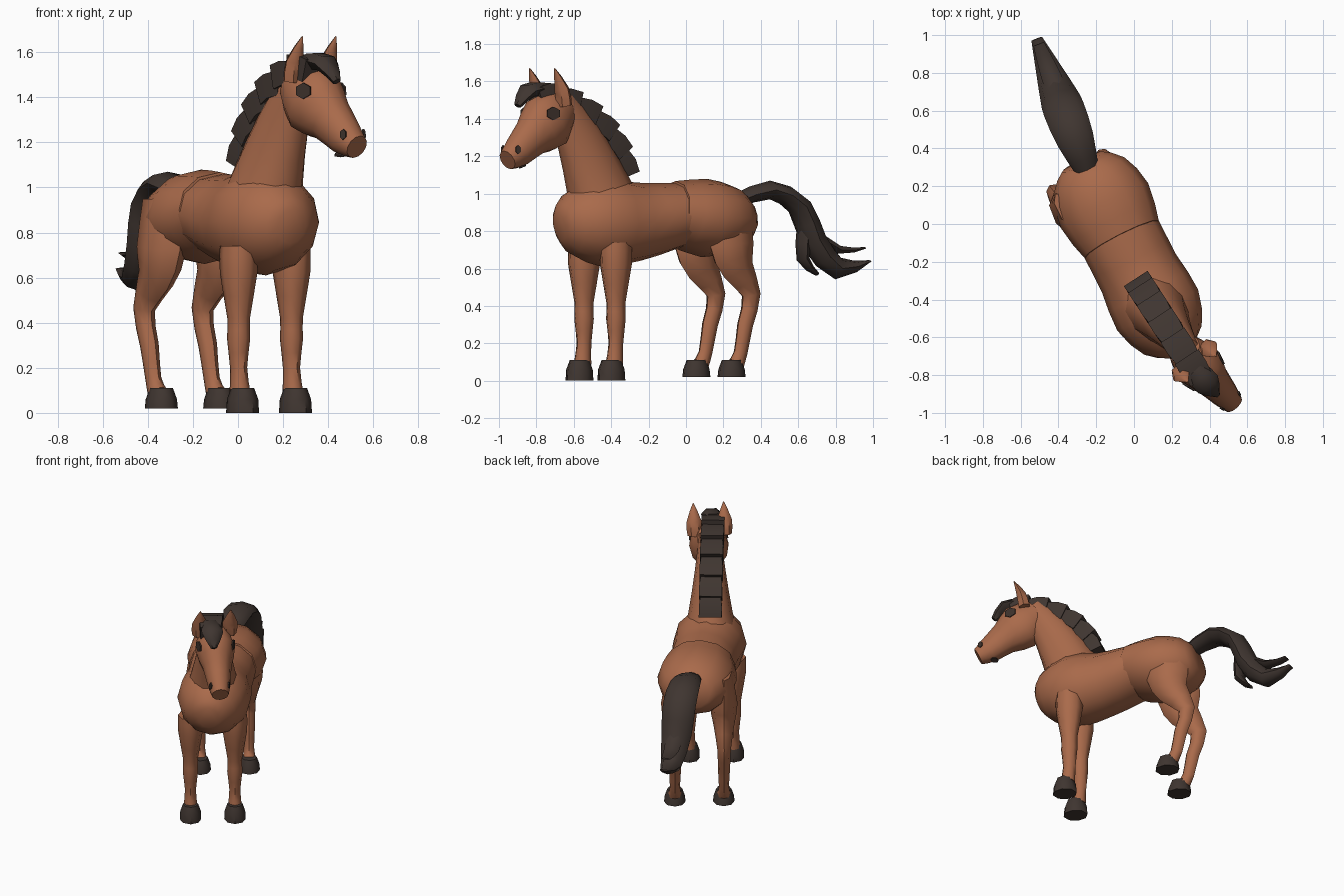
import bpy, bmesh, math
from mathutils import Vector
from mathutils.bvhtree import BVHTree

if "Cube" in bpy.data.objects:
    bpy.data.objects.remove(bpy.data.objects["Cube"])


def material(name, rgb):
    m = bpy.data.materials.new(name)
    m.use_nodes = True
    m.diffuse_color = (*rgb, 1)
    bsdf = m.node_tree.nodes["Principled BSDF"]
    bsdf.inputs["Base Color"].default_value = (*rgb, 1)
    bsdf.inputs["Roughness"].default_value = 0.8
    return m


COAT = material("chestnut coat", (0.4, 0.145, 0.07))
HAIR = material("dark brown hair", (0.05, 0.036, 0.03))
EYE = material("eye brown", (0.045, 0.03, 0.024))


class Frame:
    """Upright middle plane of a part: a pivot on the ground and a heading in degrees."""

    def __init__(self, x, y, turn):
        a = math.radians(turn)
        self.pivot = Vector((x, y, 0))
        self.forward = Vector((math.sin(a), -math.cos(a), 0))
        self.left = Vector((math.cos(a), math.sin(a), 0))

    def point(self, ahead, height, shift=0):
        return (self.pivot + self.forward * ahead + self.left * shift
                + Vector((0, 0, height)))


def smooth_rows(rows):
    """Add an interpolated section halfway between each pair of sections."""
    rows = [Vector(r) for r in rows]
    ends = [rows[0], *rows, rows[-1]]
    result = [rows[0]]
    for a, b, c, d in zip(ends, ends[1:], ends[2:], ends[3:]):
        result += [(b + c) * 0.5 + (b + c - a - d) / 16, c]
    return result


def loft(name, frame, mat, rows, sides=12, shift=0, smooth=True):
    """Skin sections (ahead, height, half width, half depth) along their path."""
    if smooth:
        rows = smooth_rows(rows)
    points = [frame.point(r[0], r[1], shift) for r in rows]
    # Four-sided sections are boxes, so their corners reach further out
    phase, reach = (math.pi / 4, math.sqrt(2)) if sides == 4 else (0, 1)
    bm = bmesh.new()
    rings = []
    for i, (_, _, wide, deep) in enumerate(rows):
        along = points[min(i + 1, len(points) - 1)] - points[max(i - 1, 0)]
        across = frame.left.cross(along).normalized()
        ring = []
        for j in range(sides):
            a = phase + math.tau * j / sides
            offset = frame.left * wide * math.cos(a) + across * deep * math.sin(a)
            ring.append(bm.verts.new(points[i] + offset * reach))
        rings.append(ring)
    for a, b in zip(rings, rings[1:]):
        for j in range(sides):
            k = (j + 1) % sides
            bm.faces.new((a[j], a[k], b[k], b[j]))
    bm.faces.new(rings[0])
    bm.faces.new(rings[-1])
    bmesh.ops.recalc_face_normals(bm, faces=bm.faces)
    mesh = bpy.data.meshes.new(name)
    bm.to_mesh(mesh)
    bm.free()
    mesh.materials.append(mat)
    ob = bpy.data.objects.new(name, mesh)
    bpy.context.collection.objects.link(ob)
    bpy.ops.object.select_all(action="DESELECT")
    ob.select_set(True)
    bpy.context.view_layer.objects.active = ob
    bpy.ops.object.shade_smooth_by_angle(angle=math.radians(50))
    return ob


# Trunk
trunk = Frame(-0.02, -0.17, 27)
loft("barrel", trunk, COAT, [
    (-0.3, 0.9, 0.2, 0.15), (-0.1, 0.88, 0.22, 0.18), (0.1, 0.85, 0.22, 0.21),
    (0.32, 0.85, 0.24, 0.24), (0.5, 0.84, 0.17, 0.17), (0.57, 0.83, 0.07, 0.08)])
loft("rump", trunk, COAT, [
    (-0.56, 0.88, 0.12, 0.1), (-0.48, 0.87, 0.21, 0.17),
    (-0.3, 0.87, 0.26, 0.21), (-0.1, 0.9, 0.22, 0.17)])

# Neck
loft("neck", Frame(0.09, -0.41, 36), COAT, [
    (0, 0.84, 0.2, 0.21), (0.08, 1.05, 0.145, 0.18),
    (0.2, 1.3, 0.1, 0.135), (0.33, 1.5, 0.07, 0.09)])

# Head
face = Frame(0.28, -0.68, 42)
head = loft("head", face, COAT, [
    (-0.02, 1.47, 0.09, 0.11), (0.09, 1.38, 0.13, 0.16), (0.2, 1.3, 0.095, 0.11),
    (0.3, 1.22, 0.075, 0.085), (0.37, 1.18, 0.055, 0.055)])
surface = BVHTree.FromPolygons([v.co for v in head.data.vertices],
                               [p.vertices for p in head.data.polygons])


def plate(name, spot, wide, high):
    """Thin painted patch lying on the head nearest to the given spot."""
    place, normal, _, _ = surface.find_nearest(spot)
    bpy.ops.mesh.primitive_cylinder_add(
        vertices=6, radius=1, depth=0.009, location=place + normal * 0.002,
        rotation=normal.to_track_quat("Z", "Y").to_euler())
    ob = bpy.context.object
    ob.name = name
    ob.scale = (wide, high, 1)
    ob.data.materials.append(EYE)


for label, s in (("left", 1), ("right", -1)):
    plate(label + "_eye", face.point(0.15, 1.43, 0.14 * s), 0.042, 0.036)
    plate(label + "_nostril", face.point(0.36, 1.24, 0.09 * s), 0.016, 0.024)
    loft(label + "_ear", face, COAT, [
        (0.05, 1.47, 0.045, 0.04), (0.07, 1.56, 0.05, 0.035),
        (0.12, 1.67, 0.003, 0.003)], sides=6, shift=0.1 * s)
plate("mouth", face.point(0.25, 1.1), 0.03, 0.02)

# Mane: overlapping flared locks on a curved crest
crest = Frame(0.01, -0.29, 33)
LOCKS = 6


def crest_row(step, depth, wide, deep):
    a = math.pi / 2 * min(step / LOCKS, 1)
    return (0.62 * (1 - math.cos(a)) ** 0.85 + depth * math.cos(a),
            1.1 + (0.5 - depth) * math.sin(a), wide, deep)


for i in range(LOCKS):
    loft(f"mane_lock_{i + 1}", crest, HAIR, [
        crest_row(i, 0.05, 0.075, 0.055), crest_row(i + 0.5, 0.06, 0.075, 0.055),
        crest_row(i + 1.1, 0.085, 0.065, 0.055)], sides=4, smooth=False)
loft("forelock", face, HAIR, [
    (0.1, 1.56, 0.06, 0.04), (0.2, 1.55, 0.07, 0.04), (0.27, 1.47, 0.02, 0.02)],
    sides=6, shift=-0.03)

# Tail with two loose strands
dock = Frame(-0.25, 0.29, 21)
loft("tail", dock, HAIR, [
    (0.02, 0.96, 0.06, 0.04), (-0.17, 1.02, 0.1, 0.05), (-0.34, 0.93, 0.11, 0.06),
    (-0.42, 0.75, 0.1, 0.07), (-0.56, 0.6, 0.07, 0.06), (-0.74, 0.64, 0.03, 0.005)], sides=8)
loft("upper_tail_strand", dock, HAIR, [
    (-0.4, 0.8, 0.06, 0.03), (-0.56, 0.7, 0.05, 0.025), (-0.71, 0.71, 0.03, 0.005)], sides=6)
loft("lower_tail_strand", dock, HAIR, [
    (-0.37, 0.8, 0.07, 0.04), (-0.36, 0.65, 0.06, 0.03), (-0.44, 0.57, 0.03, 0.01)], sides=6)

# Legs and hooves, mirrored about the middle plane of each pair
front_leg = [(0, 0.74, 0.08, 0.09), (0, 0.62, 0.08, 0.09), (0, 0.42, 0.048, 0.055),
             (0, 0.33, 0.05, 0.055), (0, 0.2, 0.036, 0.042), (0.01, 0.09, 0.045, 0.05)]
hind_leg = [(0.05, 0.95, 0.05, 0.13), (0.05, 0.73, 0.09, 0.14), (0.01, 0.6, 0.07, 0.1),
            (-0.08, 0.46, 0.045, 0.055), (-0.04, 0.3, 0.04, 0.045),
            (-0.01, 0.15, 0.033, 0.04), (0.02, 0.09, 0.045, 0.045)]
for pair, frame, rows, gap, toe, floor in (
        ("front", Frame(0.12, -0.46, 36), front_leg, 0.145, 0.03, 0),
        ("hind", Frame(-0.24, 0.19, 36), hind_leg, 0.16, 0.05, 0.02)):
    for label, s in (("left", 1), ("right", -1)):
        loft(f"{label}_{pair}_leg", frame, COAT, rows, sides=8, shift=gap * s)
        loft(f"{label}_{pair}_hoof", frame, HAIR, [
            (toe, floor, 0.07, 0.08), (toe, 0.06, 0.067, 0.075), (toe, 0.11, 0.05, 0.055)],
            sides=8, shift=gap * s, smooth=False)
